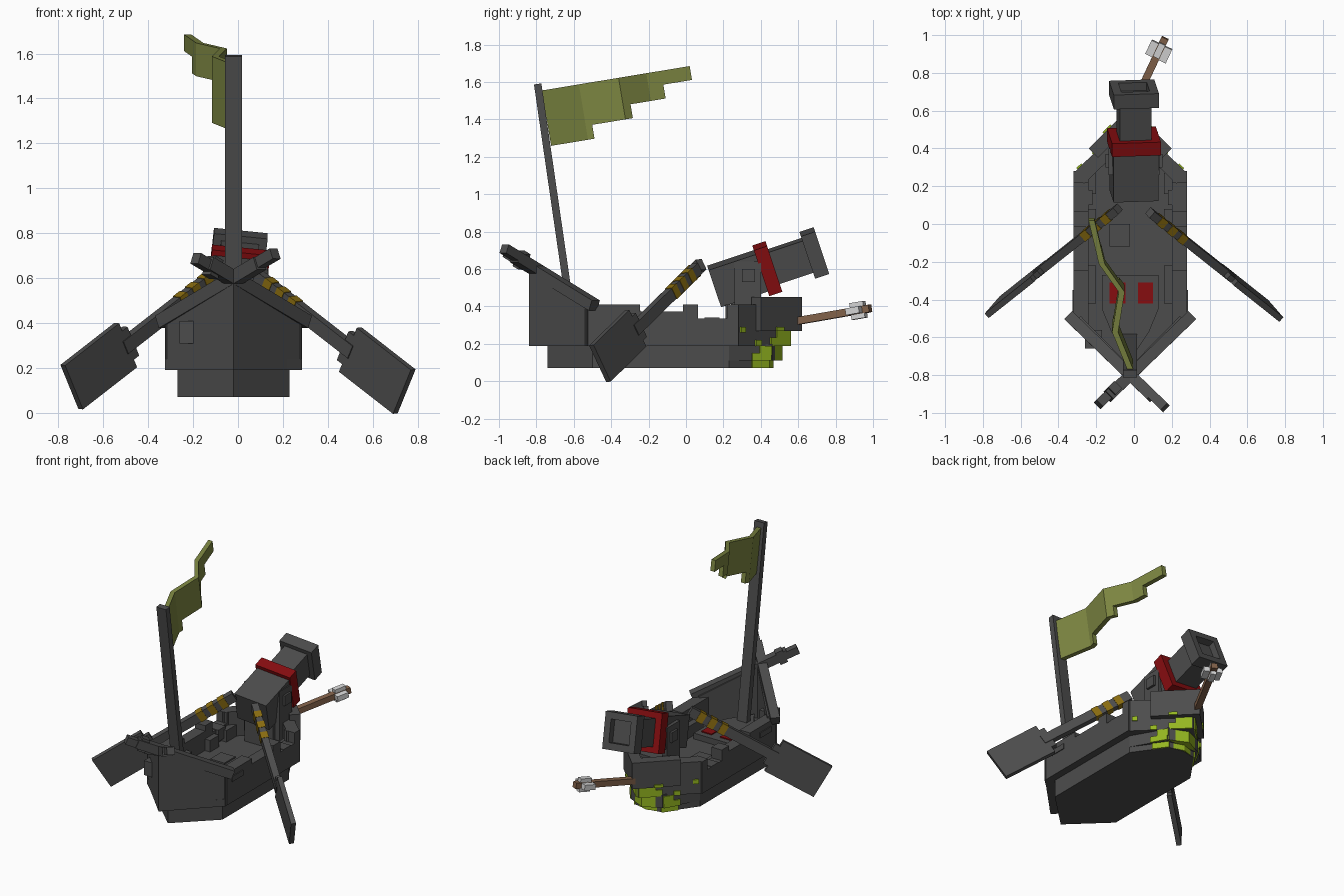
import bpy, math
from mathutils import Vector, Matrix

if "Cube" in bpy.data.objects:
    bpy.data.objects.remove(bpy.data.objects["Cube"])


def mat(name, r, g, b):
    m = bpy.data.materials.new(name)
    m.diffuse_color = (r, g, b, 1)
    m.use_nodes = True
    m.node_tree.nodes["Principled BSDF"].inputs["Base Color"].default_value = m.diffuse_color
    return m


GREY = mat("dark_iron", .073, .073, .073)
RED = mat("red_paint", .24, .004, .005)
YELLOW = mat("yellow_paint", .25, .15, .005)
OLIVE = mat("olive_cloth", .20, .235, .053)
LIME = mat("lime_moss", .30, .47, .015)
BROWN = mat("brown_wood", .23, .125, .07)
WHITE = mat("white_feather", .68, .68, .68)
CX = -.02  # hull centre line


def mesh(name, verts, faces, m):
    me = bpy.data.meshes.new(name)
    me.from_pydata([tuple(v) for v in verts], [], faces)
    me.materials.append(m)
    ob = bpy.data.objects.new(name, me)
    bpy.context.collection.objects.link(ob)
    return ob


def loft(name, low, high, m=GREY):
    """Solid between two matching rings of points."""
    n = len(low)
    faces = [list(range(n))[::-1], list(range(n, 2 * n))]
    faces += [[i, (i + 1) % n, (i + 1) % n + n, i + n] for i in range(n)]
    return mesh(name, list(low) + list(high), faces, m)


def prism(name, pts, z0, z1, m=GREY):
    return loft(name, [(x, y, z0) for x, y in pts], [(x, y, z1) for x, y in pts], m)


def box(name, x, y, z, m=GREY, xf=None):
    ob = prism(name, [(x[0], y[0]), (x[1], y[0]), (x[1], y[1]), (x[0], y[1])], *z, m)
    if xf:
        ob.data.transform(xf)
    return ob


def frame(origin, along, side):
    """Matrix with local y along a direction and local x near a side vector."""
    yv = Vector(along).normalized()
    zv = Vector(side).cross(yv).normalized()
    xv = yv.cross(zv)
    r = Matrix((xv, yv, zv)).transposed().to_4x4()
    return Matrix.Translation(origin) @ r


def panel(name, p, q, z0, zp, zq, t, m=GREY):
    """Upright plate from p to q, sloping top, thickened to the left of p->q."""
    d = Vector((q[0] - p[0], q[1] - p[1], 0)).normalized()
    o = Vector((-d.y, d.x, 0)) * t
    outer = [Vector((*p, z0)), Vector((*q, z0)), Vector((*q, zq)), Vector((*p, zp))]
    return loft(name, [v + o for v in outer], outer, m)


def mirrored(pts):
    """Half outline on the right, completed on the left."""
    return pts + [(2 * CX - x, y) for x, y in reversed(pts) if abs(x - CX) > 1e-4]


# Hull bottom with stepped prow, and the deck
keel = [(CX, -.74), (.23, -.50), (.23, .23)]
prism("lower_hull", mirrored(keel + [(.08, .44), (CX, .46)]), .07, .12)
prism("lower_hull_step", mirrored(keel + [(.10, .46), (CX, .51)]), .11, .2)
prism("deck", mirrored([(CX, -.82), (.28, -.54), (.28, .27), (CX, .56)]), .19, .24)

# Side walls with notched tops, inner ledges
SEG = [(-.54, -.245, .41), (-.245, -.015, .373), (-.015, .065, .41), (.065, .22, .336), (.22, .28, .41)]
for s, side in ((1, "right"), (-1, "left")):
    def xs(a, b):
        return tuple(sorted((CX + s * a, CX + s * b)))
    for i, (a, b, h) in enumerate(SEG):
        box(f"{side}_wall_{i}", xs(.22, .30), (a, b), (.19, h))
    for i, (a, b) in enumerate(((-.42, -.22), (-.02, .08), (.16, .27))):
        box(f"{side}_ledge_{i}", xs(.18, .225), (a, b), (.22, .32))
    box(f"{side}_wall_plate", xs(.298, .306), (-.47, -.35), (.335, .372))
    box(f"{side}_wall_block", xs(.20, .30), (.10, .18), (.26, .34))

    # Tall sloping end panels, rails crossing beyond the point
    t = .06 * s
    panel(f"{side}_end_panel", (CX, -.84), (CX + s * .305, -.53), .19, .62, .42, t)
    a, b = Vector((CX + s * .32, -.49, .405)), Vector((CX - s * .15, -.945, .685))
    fr = frame(a, b - a, (s, -1, 0))
    L = (b - a).length
    box(f"{side}_rail", (-.03, .03), (0, L - .05), (-.03, .03), GREY, fr)
    box(f"{side}_rail_tip", (-.03, .02), (L - .05, L + (.05 if s < 0 else .02)), (-.02, .03), GREY, fr)
    if s > 0:
        box("broken_rail_splinter", (-.035, .02), (L - .12, L - .07), (-.045, .045), GREY, fr)

    # Prow panels, upper pair overhanging the lower pair
    panel(f"{side}_prow_panel", (CX + s * .30, .27), (CX, .56), .19, .41, .41, .08 * s)
    panel(f"{side}_prow_guard", (CX + s * .22, .40), (CX, .62), .27, .45, .45, .07 * s)

    # Moss patches lying on the prow faces
    def moss(n, y0, y1, z0, z1, x_at, lift=.006):
        p, q = [(CX + s * (x_at(y) + lift), y + lift) for y in (y0, y1)]
        panel(f"{side}_moss_{n}", p, q, z0, z1, z1, .009 * s, LIME)

    def mid(y):
        return .30 * (.56 - y) / .29

    def guard(y):
        return .62 - y

    def low(y):
        return .12 + .13 * (.46 - y) / .23

    for n, (y0, y1, z0, z1) in enumerate(((.29, .315, .26, .29), (.37, .40, .19, .22),
                                          (.45, .555, .19, .235), (.48, .555, .23, .27))):
        moss(n, y0, y1, z0, z1, mid)
    moss(4, .48, .52, .27, .29, guard)
    moss(5, .35, .45, .11, .15, low)
    moss(6, .39, .455, .14, .19, low)
    moss(7, .35, .44, .07, .115, lambda y: .10 + .15 * (.44 - y) / .21)
prism("moss_prow_step", mirrored([(.105, .455), (CX, .515)]), .11, .188, LIME)
prism("moss_prow_foot", mirrored([(.085, .435), (CX, .468)]), .072, .11, LIME)

# Deck details
prism("mast_step", mirrored([(CX, -.72), (.08, -.57), (.13, -.45), (.13, -.27)]), .23, .28)
for i, x in enumerate(((-.13, -.045), (.02, .10))):
    box(f"red_deck_plate_{i}", x, (-.42, -.31), (.279, .287), RED)
box("deck_hatch", (-.13, -.02), (-.12, 0), (.235, .25))
box("broken_bow_block", (-.26, -.17), (-.66, -.56), (.31, .41))

# Mast leaning outwards
a, b = Vector((CX, -.60, .26)), Vector((CX, -.793, 1.59))
box("mast", (-.037, .037), (0, (b - a).length), (-.02, .02), GREY, frame(a, b - a, (1, 0, 0)))

# Stepped, folded flag
FOLD = [(0, -.02), (.20, -.10), (.415, -.065), (.565, -.17), (.80, -.225)]
DROP = [(.235, .30), (.455, .225), (.645, .15), (.80, .075)]


def fold_x(u):
    for (u0, x0), (u1, x1) in zip(FOLD, FOLD[1:]):
        if u <= u1 + 1e-6:
            return x0 + (x1 - x0) * (u - u0) / (u1 - u0)


def flag_pt(u, v, dx):
    return (fold_x(u) + dx, -.77 + .987 * u + .163 * v, 1.555 + .163 * u - .987 * v)


cuts = sorted({u for u, _ in FOLD} | {u for u, _ in DROP})
for i, (u0, u1) in enumerate(zip(cuts, cuts[1:])):
    d = next(h for e, h in DROP if u1 <= e + 1e-6)
    rings = [[flag_pt(u, v, dx) for u, v in ((u0, 0), (u1, 0), (u1, d), (u0, d))] for dx in (.016, -.016)]
    loft(f"flag_strip_{i}", *rings, OLIVE)

# Oars with striped grips
for s, side in ((1, "right"), (-1, "left")):
    start = Vector((.085 * s, .06, .605)) + (Vector((0, .02, .02)) if s < 0 else Vector())
    fr = frame(start, (.655 * s, -.52, -.51), (.09 * s, -.10, .19))
    box(f"{side}_oar_handle", (-.032, .032), (0, .64), (-.022, .022), GREY, fr)
    box(f"{side}_oar_neck", (-.075, .075), (.585, .63), (-.016, .016), GREY, fr)
    box(f"{side}_oar_blade", (-.115, .115), (.62, .98), (-.016, .016), GREY, fr)
    for i in range(3):
        y = .06 + i * .08
        box(f"{side}_oar_stripe_{i}", (-.035, .035), (y, y + .045), (-.025, .025), YELLOW, fr)

# Cannon mount
box("cannon_pedestal", (-.12, .10), (.24, .44), (.23, .43))
for s, side in ((1, "right"), (-1, "left")):
    box(f"{side}_cannon_cheek", tuple(sorted((.10 * s, .135 * s))), (.26, .40), (.30, .64))
    box(f"{side}_cannon_pin", tuple(sorted((.13 * s, .15 * s))), (.30, .37), (.53, .60))

# Cannon, tilted upward and rolled a little
fr = (Matrix.Translation((0, .435, .602)) @ Matrix.Rotation(math.radians(18.5), 4, 'X')
      @ Matrix.Rotation(math.radians(6), 4, 'Y'))
box("cannon_breech", (-.12, .12), (-.30, -.03), (-.105, .105), GREY, fr)
box("cannon_band", (-.13, .13), (-.037, .037), (-.13, .13), RED, fr)
box("cannon_barrel", (-.085, .085), (.03, .26), (-.09, .09), GREY, fr)
for s in (1, -1):
    z = tuple(sorted((.075 * s, .12 * s)))
    x = tuple(sorted((.075 * s, .12 * s)))
    box("muzzle_rim_flat", (-.12, .12), (.225, .305), z, GREY, fr)
    box("muzzle_rim_side", x, (.225, .305), (-.08, .08), GREY, fr)

# Arrow stuck in the prow
a, b = Vector((-.03, .57, .318)), Vector((.165, .985, .39))
fr = frame(a, b - a, (1, -.45, 0))
L = (b - a).length
box("arrow_shaft", (-.02, .02), (0, L), (-.02, .02), BROWN, fr)
box("arrow_feather_flat", (-.06, .06), (L - .12, L - .04), (-.018, .018), WHITE, fr)
box("arrow_feather_upright", (-.018, .018), (L - .11, L - .03), (-.045, .045), WHITE, fr)

# Make every face point outward
import bmesh
for ob in bpy.context.collection.objects:
    bm = bmesh.new()
    bm.from_mesh(ob.data)
    bmesh.ops.recalc_face_normals(bm, faces=bm.faces)
    bm.to_mesh(ob.data)
    bm.free()
